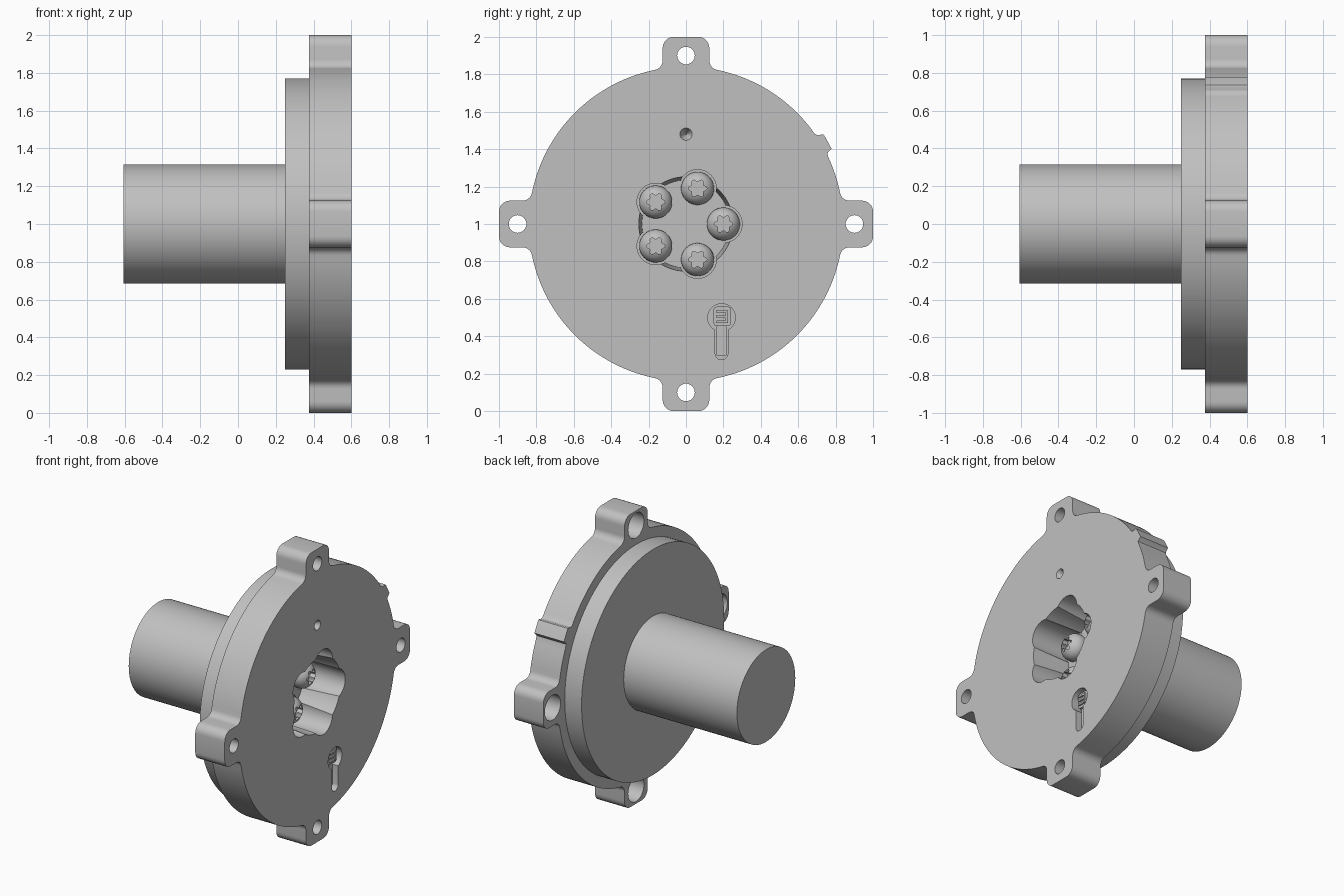
import bpy, bmesh
from math import sin, cos, pi, sqrt, atan2, radians

if "Cube" in bpy.data.objects:
    bpy.data.objects.remove(bpy.data.objects["Cube"])

grey = bpy.data.materials.new("metal grey")
grey.diffuse_color = (0.53, 0.53, 0.53, 1)
grey.use_nodes = True
grey.node_tree.nodes["Principled BSDF"].inputs["Base Color"].default_value = grey.diffuse_color


# ---- helpers: outlines are (y, z) lists, measured from the main axis at z = 1
def arc(cy, cz, r, a0, a1, n):
    return [(cy + r * cos(a0 + (a1 - a0) * i / n), cz + r * sin(a0 + (a1 - a0) * i / n))
            for i in range(n + 1)]


def circle(cy, cz, r, n=48):
    return arc(cy, cz, r, 0, 2 * pi, n)[:-1]


def rounded(cy, cz, hy, hz, r, n=5):
    pts = []
    for k, (sy, sz) in enumerate([(1, 1), (-1, 1), (-1, -1), (1, -1)]):
        pts += arc(cy + sy * (hy - r), cz + sz * (hz - r), r, k * pi / 2, (k + 1) * pi / 2, n)
    return pts


def loft(name, sections):
    """Skin a closed solid through (x, outline) sections."""
    bm = bmesh.new()
    rings = [[bm.verts.new((x, y, z + 1)) for y, z in pts] for x, pts in sections]
    for a, b in zip(rings, rings[1:]):
        for i in range(len(a)):
            j = (i + 1) % len(a)
            bm.faces.new((a[i], a[j], b[j], b[i]))
    bm.faces.new(rings[0][::-1])
    bm.faces.new(rings[-1])
    bmesh.ops.recalc_face_normals(bm, faces=bm.faces)
    me = bpy.data.meshes.new(name)
    bm.to_mesh(me)
    bm.free()
    me.materials.append(grey)
    ob = bpy.data.objects.new(name, me)
    bpy.context.collection.objects.link(ob)
    return ob


def prism(name, pts, x0, x1):
    return loft(name, [(x0, pts), (x1, pts)])


def combine(ob, tool, op):
    """Apply one boolean and discard the tool."""
    mod = ob.modifiers.new("cut", 'BOOLEAN')
    mod.operation, mod.solver, mod.object = op, 'EXACT', tool
    dg = bpy.context.evaluated_depsgraph_get()
    me = bpy.data.meshes.new_from_object(ob.evaluated_get(dg))
    ob.modifiers.clear()
    ob.data = me
    bpy.data.objects.remove(tool)


def cut(ob, tool):
    combine(ob, tool, 'DIFFERENCE')


def smooth(ob):
    bpy.ops.object.select_all(action='DESELECT')
    ob.select_set(True)
    bpy.context.view_layer.objects.active = ob
    bpy.ops.object.shade_smooth_by_angle(angle=radians(30))


BACK, FRONT = 0.377, 0.60
R, HALF, FIL, COR = 0.84, 0.125, 0.05, 0.06

# ---- flange outline: disc with four filleted ears and one rim tab
c = sqrt((R + FIL) ** 2 - (HALF + FIL) ** 2)
t = atan2(HALF + FIL, c)
upper = (arc(1 - COR, HALF - COR, COR, 0, pi / 2, 6)
         + arc(c, HALF + FIL, FIL, -pi / 2, t - pi, 7))
ear = [(u, -v) for u, v in upper[::-1]] + upper
outline = []
for k in range(4):
    a = k * pi / 2
    outline += [(u * cos(a) - v * sin(a), u * sin(a) + v * cos(a)) for u, v in ear]
    if k == 0:
        outline += arc(0, 0, R, t, radians(25), 10)[1:]
        outline += [(0.755, 0.377), (0.763, 0.388), (0.778, 0.402), (0.742, 0.468),
                    (0.735, 0.477), (0.725, 0.479), (0.71, 0.474), (0.70, 0.475)]
        outline += arc(0, 0, R, radians(35), pi / 2 - t, 24)[:-1]
    else:
        outline += arc(0, 0, R, a + t, a + pi / 2 - t, 36)[1:-1]

# ---- flange body: plate, rear step and shaft joined
body = prism("flange_body", outline, BACK, FRONT)
combine(body, prism("step", circle(0, 0, 0.77, 128), 0.25, 0.42), 'UNION')
combine(body, prism("shaft", circle(0, 0, 0.315, 96), -0.605, 0.30), 'UNION')

# ear holes with rear counterbores
for k in range(4):
    y, z = 0.9 * cos(k * pi / 2), 0.9 * sin(k * pi / 2)
    cut(body, prism("hole", circle(y, z, 0.047, 32), 0.2, 0.7))
    cut(body, prism("bore", circle(y, z, 0.085, 40), 0.3, 0.49))

# central pocket with five screw lobes
FLOOR = 0.33
seats = [(0.2 * cos(k * 2 * pi / 5), 0.2 * sin(k * 2 * pi / 5)) for k in range(5)]
cut(body, loft("pocket", [(FLOOR + 0.004, circle(0, 0, 0.235, 64)),
                          (0.61, circle(0, 0, 0.253, 64))]))
for y, z in seats:
    cut(body, prism("lobe", circle(y, z, 0.1), FLOOR, 0.65))

# conical locating dimple
cut(body, loft("dimple", [(0.54, circle(0, 0.48, 0.004, 24)),
                          (0.60, circle(0, 0.48, 0.033, 24)),
                          (0.65, circle(0, 0.48, 0.033, 24))]))

# keyhole recess
KY, KZ = 0.19, -0.5
cut(body, prism("key_hole", circle(KY, KZ, 0.074), 0.53, 0.65))
cut(body, prism("key_slot", rounded(KY, -0.61, 0.034, 0.115, 0.033), 0.528, 0.65))
smooth(body)

# ---- domed screws with star sockets
for k, (y, z) in enumerate(seats):
    dome = [(FLOOR - 0.005, circle(y, z, 0.088)), (0.35, circle(y, z, 0.088))]
    for i in range(1, 8):
        a = radians(10 * i)
        dome.append((0.35 + 0.075 * sin(a), circle(y, z, 0.088 * cos(a))))
    screw = loft("screw_%d" % (k + 1), dome)
    star = [(y + (0.042 + 0.008 * cos(6 * a)) * cos(a), z + (0.042 + 0.008 * cos(6 * a)) * sin(a))
            for a in (2 * pi * i / 48 for i in range(48))]
    cut(screw, prism("socket", star, 0.375, 0.5))
    smooth(screw)

# ---- latch inside the keyhole: block, ribs and tongue
parts = [prism("latch_block", rounded(KY + 0.004, KZ + 0.006, 0.046, 0.052, 0.015), 0.52, 0.575),
         prism("latch_tongue", rounded(KY, -0.625, 0.028, 0.08, 0.008), 0.52, 0.56),
         prism("latch_rib_side", rounded(KY + 0.028, KZ + 0.005, 0.006, 0.034, 0.003), 0.57, 0.587)]
for i in range(3):
    parts.append(prism("latch_rib_%d" % (i + 1),
                       rounded(KY - 0.002, KZ - 0.023 + 0.028 * i, 0.028, 0.006, 0.003),
                       0.57, 0.586))
for p in parts:
    smooth(p)
